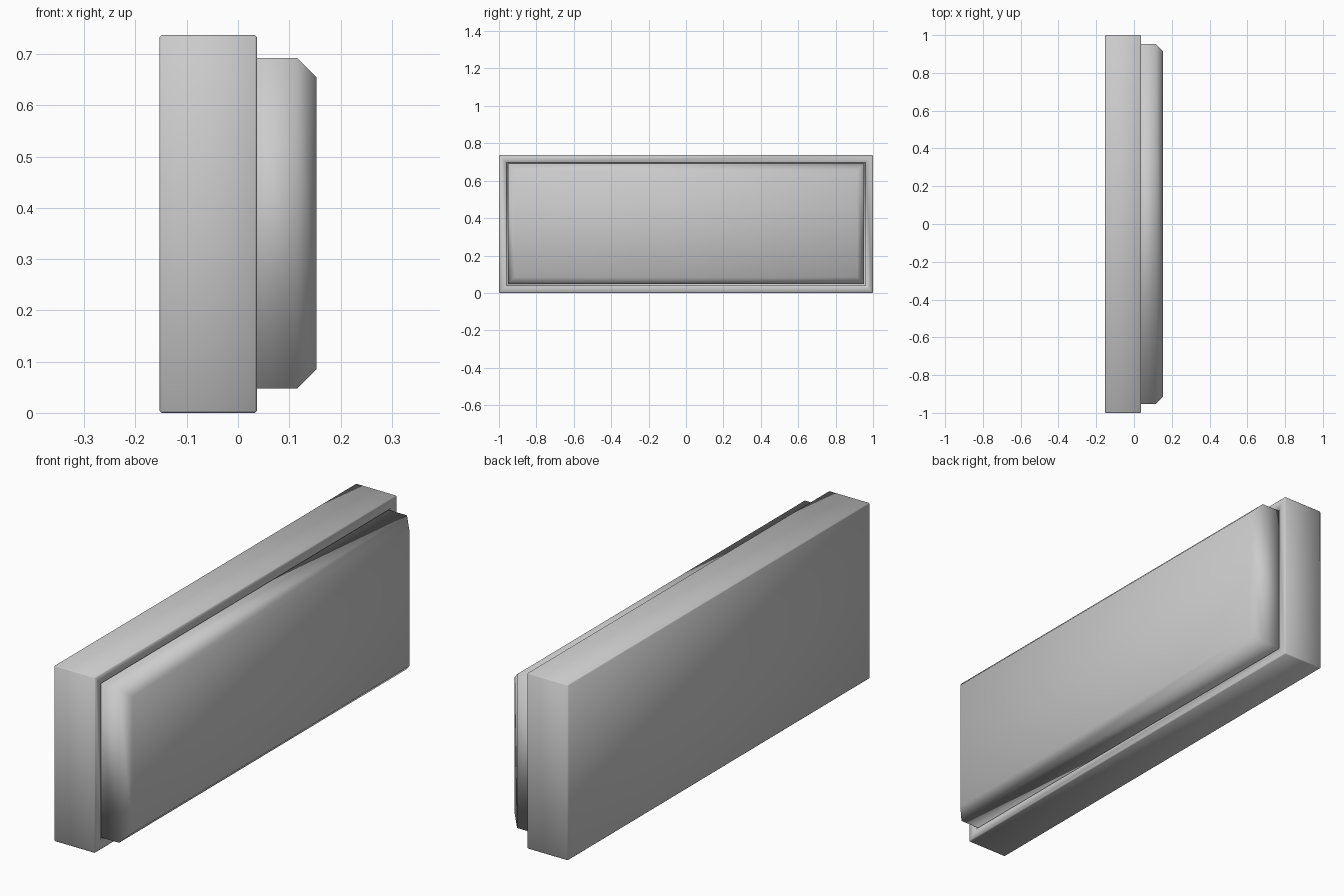
import bpy, bmesh
from mathutils import Vector

if "Cube" in bpy.data.objects:
    bpy.data.objects.remove(bpy.data.objects["Cube"])


def make_box(name, lo, hi, edit=None):
    lo, hi = Vector(lo), Vector(hi)
    bm = bmesh.new()
    bmesh.ops.create_cube(bm, size=1)
    for v in bm.verts:
        v.co = Vector(((v.co[i] + 0.5) * (hi[i] - lo[i]) + lo[i]) for i in range(3))
    bm.normal_update()
    front = max(bm.faces, key=lambda f: f.calc_center_median().x)
    if edit:
        edit(bm, front)
    for f in bm.faces:
        f.smooth = True
    mesh = bpy.data.meshes.new(name)
    bm.to_mesh(mesh)
    bm.free()
    obj = bpy.data.objects.new(name, mesh)
    bpy.context.collection.objects.link(obj)
    return obj


def round_and_recess(bm, front):
    # Softened outer edges, then a shallow pocket that receives the panel
    bmesh.ops.bevel(bm, geom=bm.edges[:], offset=0.004, segments=1,
                    affect='EDGES', profile=0.5)
    bm.normal_update()
    front = max(bm.faces, key=lambda f: f.calc_center_median().x)
    bmesh.ops.inset_region(bm, faces=[front], thickness=0.036, use_even_offset=True)
    pocket = bmesh.ops.extrude_discrete_faces(bm, faces=[front])['faces'][0]
    bmesh.ops.translate(bm, verts=pocket.verts[:], vec=(-0.04, 0, 0))


def chamfer_front(bm, front):
    # Broad single chamfer around the outward face
    bmesh.ops.bevel(bm, geom=front.edges[:], offset=0.037, segments=1,
                    affect='EDGES', profile=0.5)


# Rear housing
make_box("housing", (-0.153, -1, 0), (0.037, 1, 0.737), round_and_recess)

# Raised face panel seated in the housing with a thin gap around it
make_box("face_panel", (-0.003, -0.953, 0.048), (0.153, 0.953, 0.692), chamfer_front)
